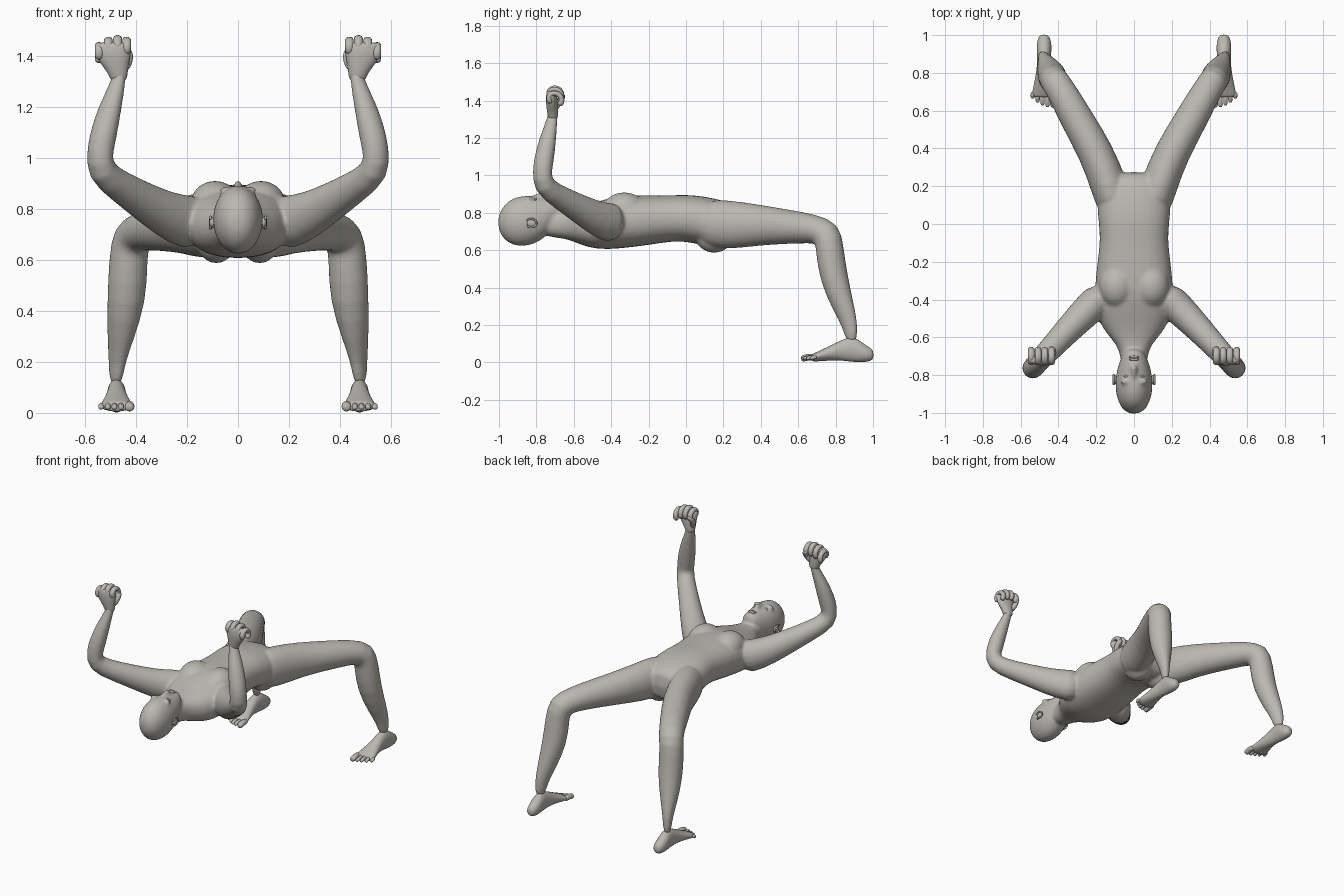
import bpy
import bmesh
from math import cos, sin, pi, copysign
from mathutils import Vector, Matrix

default_cube = bpy.data.objects.get("Cube")
if default_cube:
    bpy.data.objects.remove(default_cube)

# One clay colour for the whole figure
clay = bpy.data.materials.new("warm grey clay")
clay.use_nodes = True
clay.diffuse_color = (0.5, 0.48, 0.445, 1)
shader = next(n for n in clay.node_tree.nodes if n.type == 'BSDF_PRINCIPLED')
shader.inputs["Base Color"].default_value = clay.diffuse_color
shader.inputs["Roughness"].default_value = 0.7


def loft(bm, rings, sides=16, power=1.0):
    """Skin a closed tube over rings given as (centre, half-axis, half-axis)."""
    loops = []
    for centre, across, along in rings:
        loop = []
        for k in range(sides):
            c, s = cos(2 * pi * k / sides), sin(2 * pi * k / sides)
            c, s = copysign(abs(c) ** power, c), copysign(abs(s) ** power, s)
            loop.append(bm.verts.new(centre + across * c + along * s))
        loops.append(loop)
    for low, high in zip(loops, loops[1:]):
        for k in range(sides):
            n = (k + 1) % sides
            bm.faces.new((low[k], low[n], high[n], high[k]))
    bm.faces.new(loops[0][::-1])
    bm.faces.new(loops[-1])


def slab(bm, sections, centre_x=0.0, power=1.0):
    """Loft along y through sections of (y, half width, bottom, top)."""
    rings = []
    for y, half, bottom, top in sections:
        rings.append((Vector((centre_x, y, (bottom + top) / 2)),
                      Vector((half, 0, 0)), Vector((0, 0, (top - bottom) / 2))))
    loft(bm, rings, power=power)


def limb(bm, points, normal, side=1, sides=16):
    """Loft along a bent path of (x, y, z, width radius, depth radius)."""
    flip = Vector((side, 1, 1))
    centres = [Vector(p[:3]) * flip for p in points]
    normal = Vector(normal) * flip
    rings = []
    for i, point in enumerate(points):
        before = centres[max(i - 1, 0)]
        after = centres[min(i + 1, len(centres) - 1)]
        tangent = (after - before).normalized()
        across = (normal - tangent * normal.dot(tangent)).normalized()
        depth = tangent.cross(across)
        rings.append((centres[i], across * point[3], depth * point[4]))
    loft(bm, rings, sides)


def ball(bm, centre, size, side=1):
    place = Matrix.Translation(Vector(centre) * Vector((side, 1, 1)))
    bmesh.ops.create_uvsphere(bm, u_segments=16, v_segments=10, radius=1,
                              matrix=place @ Matrix.Diagonal((*size, 1)))


def finish(bm, name, mirrored=False, level=2):
    bmesh.ops.recalc_face_normals(bm, faces=bm.faces)
    mesh = bpy.data.meshes.new(name)
    bm.to_mesh(mesh)
    bm.free()
    mesh.materials.append(clay)
    for face in mesh.polygons:
        face.use_smooth = True
    obj = bpy.data.objects.new(name, mesh)
    bpy.context.collection.objects.link(obj)
    if mirrored:
        obj.modifiers.new("mirror", 'MIRROR').use_mirror_merge = False
    subdivision = obj.modifiers.new("subdivision", 'SUBSURF')
    subdivision.levels = subdivision.render_levels = level
    return obj


# Body: torso, neck, head, arms and legs fused into one skin
torso = [(-0.78, .065, .68, .81), (-0.70, .073, .665, .82), (-0.64, .09, .66, .82),
         (-0.57, .16, .63, .83), (-0.48, .205, .60, .86), (-0.35, .215, .605, .90),
         (-0.20, .197, .625, .895), (-0.08, .182, .645, .895), (0, .19, .645, .90),
         (0.10, .2, .62, .89), (0.20, .19, .61, .87), (0.28, .10, .66, .83)]
head = [(-1.005, .025, .72, .78), (-0.985, .058, .67, .825), (-0.95, .082, .635, .868),
        (-0.90, .098, .617, .89), (-0.84, .102, .62, .897), (-0.78, .094, .645, .886),
        (-0.73, .08, .69, .882), (-0.69, .06, .75, .88), (-0.66, .036, .78, .868)]
arm = [(.15, -.36, .74, .09, .12), (.24, -.45, .755, .088, .1),
       (.34, -.55, .81, .075, .082), (.45, -.67, .88, .064, .064),
       (.545, -.77, .945, .056, .06), (.54, -.768, 1.03, .054, .054),
       (.525, -.757, 1.1, .056, .052), (.5, -.738, 1.2, .049, .043),
       (.467, -.715, 1.3, .031, .026), (.464, -.71, 1.35, .03, .025)]
leg = [(.09, .06, .75, .1, .12), (.13, .2, .735, .1, .14), (.2, .38, .735, .096, .113),
       (.3, .55, .725, .09, .093), (.37, .68, .715, .082, .08),
       (.42, .76, .69, .077, .086), (.43, .768, .6, .077, .077),
       (.435, .79, .45, .08, .077), (.46, .84, .3, .053, .062),
       (.475, .878, .2, .029, .046), (.48, .888, .1, .024, .032)]

bm = bmesh.new()
slab(bm, torso, power=0.85)
slab(bm, head)
for side in (1, -1):
    limb(bm, arm, (0.7, 0.7, 0), side)
    limb(bm, leg, (0.89, -0.45, 0), side)
    ball(bm, (.09, -.33, .82), (.1, .12, .09), side)       # chest
    ball(bm, (.085, .15, .685), (.085, .11, .1), side)     # buttock
    ball(bm, (.04, -.835, .872), (.035, .014, .018), side)  # brow
nose = [(0, -.83, .88, .01, .012), (0, -.79, .89, .012, .016),
        (0, -.762, .895, .02, .02), (0, -.745, .885, .014, .012)]
limb(bm, nose, (1, 0, 0))
body = finish(bm, "body", level=1)
skin = body.modifiers.new("fused skin", 'REMESH')
skin.mode = 'VOXEL'
skin.voxel_size = 0.009
skin.use_smooth_shade = True
relax = body.modifiers.new("relax", 'SMOOTH')
relax.factor = 0.5
relax.iterations = 8

# Hands: a palm, four curled fingers and a thumb
bm = bmesh.new()
palm = [(.464, -.71, 1.29, .03, .026), (.47, -.713, 1.34, .04, .03),
        (.483, -.717, 1.39, .066, .033), (.49, -.72, 1.43, .075, .03),
        (.49, -.72, 1.455, .068, .022)]
limb(bm, palm, (1, 0, 0))
curl = [(-.725, 1.41), (-.738, 1.45), (-.71, 1.472),
        (-.672, 1.46), (-.66, 1.425), (-.68, 1.4)]
for i in range(4):
    x = 0.436 + 0.036 * i
    drop = 0.007 * (i - 1) ** 2
    limb(bm, [(x, y, z - drop, .019, .018) for y, z in curl], (1, 0, 0), sides=8)
thumb = [(.45, -.71, 1.34, .02, .02), (.427, -.69, 1.38, .019, .02),
         (.425, -.668, 1.41, .017, .017), (.445, -.65, 1.43, .015, .014)]
limb(bm, thumb, (1, 0, 0), sides=8)
finish(bm, "hands", mirrored=True)

# Feet: heel, arch and ball, with five toes
bm = bmesh.new()
foot = [(1.003, .02, .02, .06), (.985, .032, .006, .08), (.95, .041, 0, .1),
        (.9, .038, 0, .14), (.85, .037, .008, .13), (.78, .046, .01, .095),
        (.72, .06, .006, .066), (.685, .066, .004, .05), (.67, .058, .008, .042)]
slab(bm, foot, centre_x=0.476)
for i in range(5):
    x = 0.425 + 0.026 * i + (0.007 if i else 0)
    tip = 0.615 + 0.003 * i * i
    r = 0.012 if i else 0.02
    toe = [(x, .7, .026, r, r), (x, (tip + .7) / 2, .03, r, r),
           (x, tip + .015, .022, r * 1.1, r), (x, tip, .019, r * .8, r * .7)]
    limb(bm, toe, (1, 0, 0), sides=8)
finish(bm, "feet", mirrored=True)

# Ears: a shell with a raised rim
bm = bmesh.new()
ball(bm, (.101, -.825, .745), (.012, .026, .022))
rim = []
for k in range(9):
    angle = 0.6 + k * pi / 5
    rim.append((.108, -.828 - .031 * cos(angle), .745 + .024 * sin(angle), .006, .006))
limb(bm, rim, (1, 0, 0), sides=8)
finish(bm, "ears", mirrored=True, level=1)

# Eyes
bm = bmesh.new()
ball(bm, (.038, -.806, .868), (.017, .008, .012))
finish(bm, "eyes", mirrored=True, level=1)

# Lips: upper and lower
bm = bmesh.new()
for y in (-0.717, -0.704):
    ball(bm, (0, y, .879), (.028, .007, .008))
finish(bm, "lips", level=1)
